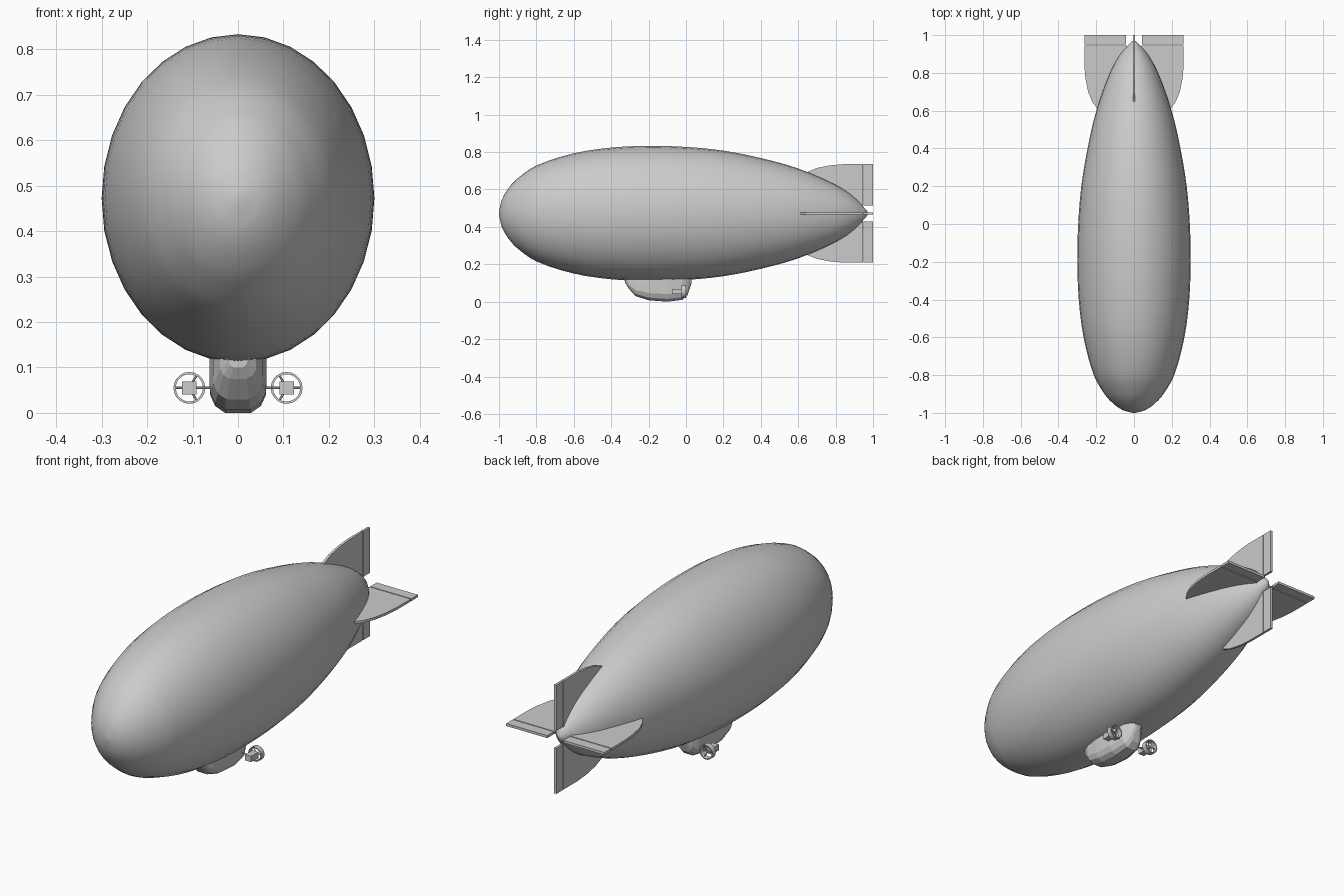
import bpy, bmesh, math
from mathutils import Matrix, Vector

cube = bpy.data.objects.get("Cube")
if cube:
    bpy.data.objects.remove(cube, do_unlink=True)

grey = bpy.data.materials.new("light grey")
grey.use_nodes = True
grey.diffuse_color = (0.6, 0.6, 0.6, 1)
grey.node_tree.nodes["Principled BSDF"].inputs["Base Color"].default_value = (0.6, 0.6, 0.6, 1)

AXIS_Z = 0.472


def finish(name, bm, smooth=False):
    bmesh.ops.recalc_face_normals(bm, faces=bm.faces)
    mesh = bpy.data.meshes.new(name)
    bm.to_mesh(mesh)
    bm.free()
    mesh.materials.append(grey)
    obj = bpy.data.objects.new(name, mesh)
    bpy.context.collection.objects.link(obj)
    for face in mesh.polygons:
        face.use_smooth = smooth
    return obj


def loft(name, rings, smooth=False):
    """Skin a row of closed rings and cap both ends."""
    bm = bmesh.new()
    rows = [[bm.verts.new(p) for p in ring] for ring in rings]
    for a, b in zip(rows, rows[1:]):
        for i in range(len(a)):
            j = (i + 1) % len(a)
            bm.faces.new((a[i], a[j], b[j], b[i]))
    bm.faces.new(rows[0])
    bm.faces.new(rows[-1])
    return finish(name, bm, smooth)


def plate(name, outline, thickness, angle):
    """Flat panel drawn as (radius, y), turned about the hull axis."""
    bm = bmesh.new()
    face = bm.faces.new([bm.verts.new((r, y, -thickness / 2)) for r, y in outline])
    grown = bmesh.ops.extrude_face_region(bm, geom=[face])["geom"]
    verts = [v for v in grown if isinstance(v, bmesh.types.BMVert)]
    bmesh.ops.translate(bm, verts=verts, vec=(0, 0, thickness))
    turn = Matrix.Translation((0, 0, AXIS_Z)) @ Matrix.Rotation(angle, 4, 'Y')
    bmesh.ops.transform(bm, matrix=turn, verts=bm.verts)
    return finish(name, bm)


def box(name, centre, size):
    bm = bmesh.new()
    bmesh.ops.create_cube(bm, size=1)
    bmesh.ops.scale(bm, vec=size, verts=bm.verts)
    bmesh.ops.translate(bm, vec=centre, verts=bm.verts)
    return finish(name, bm)


def rod(name, start, end, radius, sides=8):
    start, end = Vector(start), Vector(end)
    bm = bmesh.new()
    bmesh.ops.create_cone(bm, cap_ends=True, segments=sides, radius1=radius,
                          radius2=radius, depth=(end - start).length)
    turn = (end - start).to_track_quat('Z', 'Y').to_matrix().to_4x4()
    bmesh.ops.transform(bm, matrix=Matrix.Translation((start + end) / 2) @ turn, verts=bm.verts)
    return finish(name, bm)


# Gas envelope: (y, relative radius) profile, smoothed and swept as an ellipse
profile = [(-1, 0.03), (-0.985, 0.2), (-0.95, 0.37), (-0.9, 0.52), (-0.8, 0.71),
           (-0.6, 0.89), (-0.4, 0.975), (-0.2, 1), (0, 0.985), (0.2, 0.93),
           (0.4, 0.82), (0.6, 0.665), (0.8, 0.425), (0.9, 0.24), (0.97, 0.03)]
points = [Vector(p) for p in profile]
smooth_profile = []
for i in range(len(points) - 1):
    p0, p1 = points[max(i - 1, 0)], points[i]
    p2, p3 = points[i + 1], points[min(i + 2, len(points) - 1)]
    for t in (0, 1 / 3, 2 / 3):
        y = p1.x + (p2.x - p1.x) * t
        m1 = (p2.y - p0.y) / (p2.x - p0.x) * (p2.x - p1.x)
        m2 = (p3.y - p1.y) / (p3.x - p1.x) * (p2.x - p1.x)
        r = ((2 * t**3 - 3 * t**2 + 1) * p1.y + (t**3 - 2 * t**2 + t) * m1
             + (3 * t**2 - 2 * t**3) * p2.y + (t**3 - t**2) * m2)
        smooth_profile.append((y, r))
smooth_profile.append(profile[-1])
SIDES = 32
loft("envelope", [[(0.3 * r * math.cos(k * math.tau / SIDES), y,
                    AXIS_Z + 0.361 * r * math.sin(k * math.tau / SIDES))
                   for k in range(SIDES)] for y, r in smooth_profile], smooth=True)

# Four tail fins, each with a hinged control surface behind it
fin = [(0.04, 0.945), (0.04, 0.8), (0.12, 0.6), (0.19, 0.605), (0.22, 0.645),
       (0.243, 0.7), (0.257, 0.77), (0.263, 0.84), (0.263, 0.945)]
flap = [(0.043, 0.95), (0.263, 0.95), (0.263, 1), (0.043, 1)]
for k, side in enumerate(("left", "lower", "right", "upper")):
    plate(side + "_fin", fin, 0.012, k * math.pi / 2)
    plate(side + "_control_surface", flap, 0.012, k * math.pi / 2)

# Gondola: faceted U-shaped sections (y, half width, floor height)
section = [(1, 1), (1, 0.6), (0.98, 0.27), (0.8, 0.1), (0.45, 0)]
section += [(-u, v) for u, v in reversed(section)]
stations = [(-0.325, 0.022, 0.1), (-0.31, 0.04, 0.075), (-0.27, 0.055, 0.03),
            (-0.2, 0.063, 0.008), (-0.1, 0.063, 0), (-0.02, 0.052, 0.01),
            (0.008, 0.038, 0.035), (0.03, 0.018, 0.1)]
loft("gondola", [[(w * u, y, floor + (0.15 - floor) * v) for u, v in section]
                 for y, w, floor in stations])

# Ducted propellers on each side of the gondola
PZ = 0.055
for side, s in (("left", 1), ("right", -1)):
    px = 0.107 * s
    rod(side + "_strut", (0.04 * s, -0.045, PZ), (px, -0.045, PZ), 0.003)
    box(side + "_engine", (px, -0.048, PZ), (0.032, 0.055, 0.028))
    rod(side + "_propeller_shaft", (px, -0.03, PZ), (px, -0.004, PZ), 0.005)
    bands = [(0.035, -0.025), (0.035, 0), (0.03, 0), (0.03, -0.025)]
    bm = bmesh.new()
    rows = [[bm.verts.new((px + r * math.cos(a), y, PZ + r * math.sin(a))) for r, y in bands]
            for a in (k * math.tau / 20 for k in range(20))]
    for i, a in enumerate(rows):
        b = rows[(i + 1) % len(rows)]
        for j in range(4):
            n = (j + 1) % 4
            bm.faces.new((a[j], a[n], b[n], b[j]))
    finish(side + "_propeller_ring", bm)
    for k in range(3):
        a = math.radians(60 + 120 * k)
        tip = (px - s * 0.032 * math.cos(a), -0.012, PZ + 0.032 * math.sin(a))
        rod(side + "_propeller_blade_" + str(k + 1), (px, -0.012, PZ), tip, 0.0025, 6)
